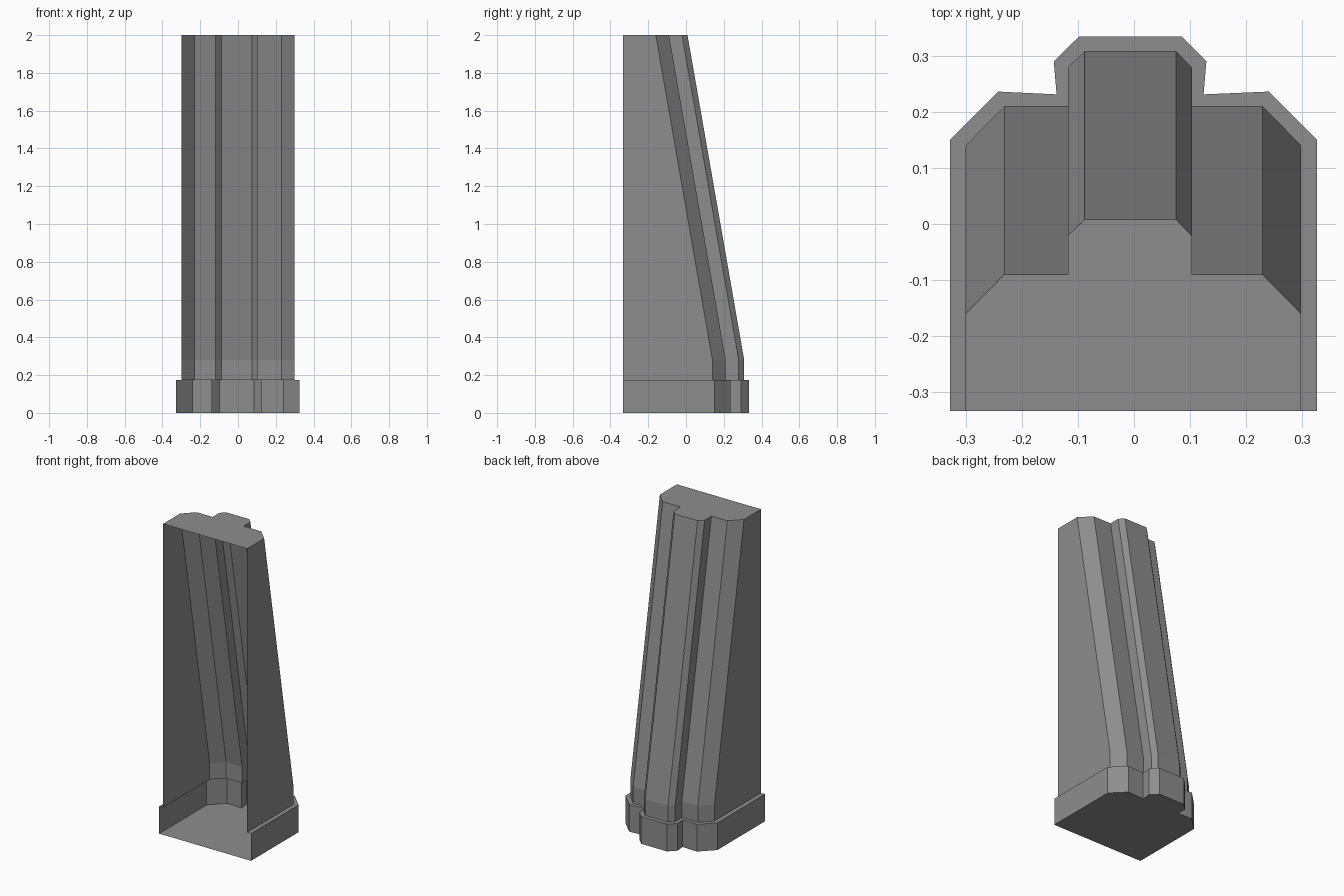
import bpy
import bmesh

cube = bpy.data.objects.get("Cube")
if cube:
    bpy.data.objects.remove(cube, do_unlink=True)

GREY = (0.27, 0.27, 0.27, 1.0)
stone = bpy.data.materials.new("stone grey")
stone.use_nodes = True
stone.diffuse_color = GREY
stone.node_tree.nodes["Principled BSDF"].inputs["Base Color"].default_value = GREY

FRONT, TOP, PLINTH, KINK, LEAN = -0.333, 2.0, 0.175, 0.28, 0.30

# Open plan outlines, running from the front right edge round the back
shaft_plan = [(-0.30, FRONT), (-0.30, 0.14), (-0.231, 0.21), (-0.118, 0.21),
              (-0.118, 0.279), (-0.088, 0.308), (0.075, 0.308), (0.103, 0.279),
              (0.103, 0.21), (0.229, 0.21), (0.298, 0.14), (0.298, FRONT)]
plinth_plan = [(-0.328, FRONT), (-0.328, 0.15), (-0.242, 0.236), (-0.138, 0.231),
               (-0.143, 0.29), (-0.098, 0.334), (0.085, 0.334), (0.129, 0.29),
               (0.124, 0.231), (0.24, 0.236), (0.326, 0.15), (0.326, FRONT)]


def ring(bm, plan, z, lean=0.0):
    """Place one outline at a height; the front edges stay upright."""
    return [bm.verts.new((x, y if y == FRONT else y - lean, z)) for x, y in plan]


def bridge(bm, low, high):
    """Skin two outlines, leaving the front open."""
    for i in range(len(low) - 1):
        bm.faces.new((low[i], high[i], high[i + 1], low[i + 1]))


def make_part(name, build):
    bm = bmesh.new()
    build(bm)
    mesh = bpy.data.meshes.new(name)
    bm.to_mesh(mesh)
    bm.free()
    mesh.materials.append(stone)
    obj = bpy.data.objects.new(name, mesh)
    bpy.context.collection.objects.link(obj)


# Plinth: floor, low walls and the ledge that meets the shaft
def build_plinth(bm):
    base = ring(bm, plinth_plan, 0)
    rim = ring(bm, plinth_plan, PLINTH)
    inner = ring(bm, shaft_plan, PLINTH)
    bridge(bm, base, rim)
    bridge(bm, rim, inner)
    bm.faces.new(base)


# Shaft: short upright foot, leaning back faces and flat top
def build_shaft(bm):
    foot = ring(bm, shaft_plan, PLINTH)
    knee = ring(bm, shaft_plan, KINK)
    head = ring(bm, shaft_plan, TOP, LEAN)
    bridge(bm, foot, knee)
    bridge(bm, knee, head)
    bm.faces.new(reversed(head))


make_part("buttress_plinth", build_plinth)
make_part("buttress_shaft", build_shaft)
